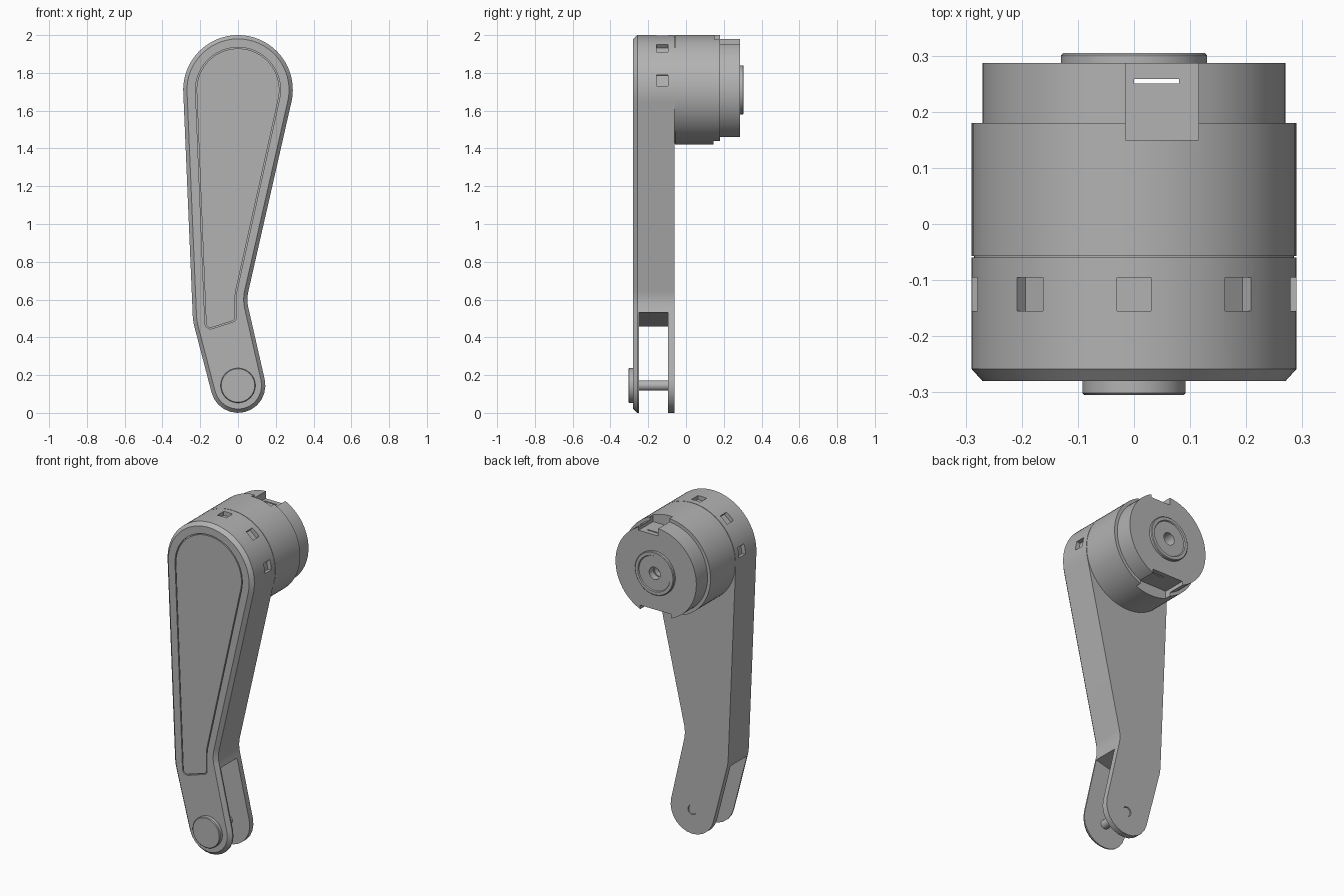
import bpy, bmesh
from math import sin, cos, pi, radians, sqrt, atan2
from mathutils import Matrix, Vector

if "Cube" in bpy.data.objects:
    bpy.data.objects.remove(bpy.data.objects["Cube"], do_unlink=True)

grey = bpy.data.materials.new("mid grey metal")
grey.use_nodes = True
grey.diffuse_color = (0.45, 0.45, 0.45, 1)
grey.node_tree.nodes["Principled BSDF"].inputs["Base Color"].default_value = (0.45, 0.45, 0.45, 1)

HEAD_Z, FOOT_Z = 1.71, 0.145
# belt pulleys (x, z, radius); a negative radius bends the outline inwards
ARM = [(0, HEAD_Z, 0.29), (0.06, 0.53, 0.3), (0, FOOT_Z, 0.145), (0.25, 0.6, -0.2)]
PANEL = [(0, HEAD_Z, 0.225), (-0.145, 0.475, 0.03), (-0.035, 0.505, 0.025), (0.25, 0.6, -0.26)]


def belt(pulleys, inset=0, steps=24):
    """Closed outline running tangentially round a loop of circles."""
    circles = [(Vector((x, z)), r - inset) for x, z, r in pulleys]
    normals = []
    for i, (c1, r1) in enumerate(circles):
        c2, r2 = circles[(i + 1) % len(circles)]
        d = c2 - c1
        k = (r1 - r2) / d.length
        u = d.normalized()
        n = u * k + Vector((u.y, -u.x)) * sqrt(1 - k * k)
        normals.append(atan2(n.y, n.x))
    points = []
    for i, (c, r) in enumerate(circles):
        start = normals[i - 1]
        sweep = (normals[i] - start) % (2 * pi)
        if r < 0:
            sweep -= 2 * pi
        count = steps * 2 if i == 0 else steps // 2
        for s in range(count + 1):
            a = start + sweep * s / count
            points.append((c.x + r * cos(a), c.y + r * sin(a)))
    return points


def circle(radius, z, sides=72):
    return [(radius * cos(2 * pi * i / sides), z + radius * sin(2 * pi * i / sides))
            for i in range(sides)]


def finish(name, bm):
    bmesh.ops.recalc_face_normals(bm, faces=bm.faces[:])
    mesh = bpy.data.meshes.new(name)
    bm.to_mesh(mesh)
    bm.free()
    mesh.materials.append(grey)
    obj = bpy.data.objects.new(name, mesh)
    bpy.context.collection.objects.link(obj)
    return obj


def loft(name, sections):
    """Solid through (y, outline) sections, capped at both ends."""
    bm = bmesh.new()
    rings = [[bm.verts.new((x, y, z)) for x, z in outline] for y, outline in sections]
    for a, b in zip(rings, rings[1:]):
        for i in range(len(a)):
            bm.faces.new((a[i - 1], a[i], b[i], b[i - 1]))
    bm.faces.new(rings[0])
    bm.faces.new(rings[-1])
    return finish(name, bm)


def turned(name, z, profile):
    return loft(name, [(y, circle(r, z)) for r, y in profile])


def box(name, centre, size, tilt=0):
    bm = bmesh.new()
    matrix = (Matrix.Translation(centre) @ Matrix.Rotation(tilt, 4, 'Y')
              @ Matrix.Diagonal((*size, 1)))
    bmesh.ops.create_cube(bm, size=1, matrix=matrix)
    return finish(name, bm)


def activate(obj):
    bpy.ops.object.select_all(action='DESELECT')
    obj.select_set(True)
    bpy.context.view_layer.objects.active = obj


def cut(obj, cutters):
    for cutter in cutters:
        cutter.hide_render = True
        mod = obj.modifiers.new("cut", 'BOOLEAN')
        mod.operation = 'DIFFERENCE'
        mod.solver = 'EXACT'
        mod.object = cutter
        activate(obj)
        bpy.ops.object.modifier_apply(modifier=mod.name)
        bpy.data.objects.remove(cutter, do_unlink=True)


# Arm with a chamfered front edge
arm = loft("arm", [(-0.28, belt(ARM, 0.02)), (-0.258, belt(ARM)), (-0.06, belt(ARM))])

# Fork slot across the foot, panel pocket, pin hole and rim windows
tilt = radians(-14.5)
cutters = [
    box("slot_cutter", (0.005, -0.1725, 0.105), (1, 0.155, 0.8), tilt),
    loft("pocket_cutter", [(-0.3, belt(PANEL)), (-0.268, belt(PANEL))]),
    turned("pin_hole_cutter", FOOT_Z, [(0.029, -0.12), (0.029, 0)]),
]
for step in range(-2, 3):
    a = radians(40 * step)
    cutters.append(box("window_cutter", (0.29 * sin(a), -0.125, HEAD_Z + 0.29 * cos(a)),
                       (0.06, 0.06, 0.05), a))
cut(arm, cutters)

# Flush front panel, leaving a fine groove around it
panel = loft("front_panel", [(-0.28, belt(PANEL, 0.006)), (-0.262, belt(PANEL, 0.006))])

# Barrel, stepped back disc and bored boss, turned as one piece
barrel = turned("barrel", HEAD_Z, [
    (0.285, -0.075), (0.285, -0.057), (0.29, -0.057), (0.29, 0.18), (0.27, 0.18),
    (0.27, 0.287), (0.13, 0.287), (0.13, 0.301), (0.126, 0.305), (0.108, 0.305),
    (0.104, 0.299), (0.037, 0.299), (0.037, 0.22)])
cut(barrel, [
    box("top_notch_cutter", (0.05, 0.25, 2.035), (0.13, 0.2, 0.2)),
    box("bottom_notch_cutter", (0, 0.245, 1.385), (0.21, 0.2, 0.2)),
    box("gap_cutter", (0.04, 0.254, HEAD_Z), (0.08, 0.008, 1)),
])

# Pivot pin and its head
pin = turned("pivot_pin", FOOT_Z, [(0.027, -0.26), (0.027, -0.065)])
head = turned("pin_head", FOOT_Z, [(0.088, -0.305), (0.092, -0.301), (0.092, -0.27)])

for part in (arm, panel, barrel, pin, head):
    activate(part)
    bpy.ops.object.shade_smooth_by_angle(angle=radians(25))
